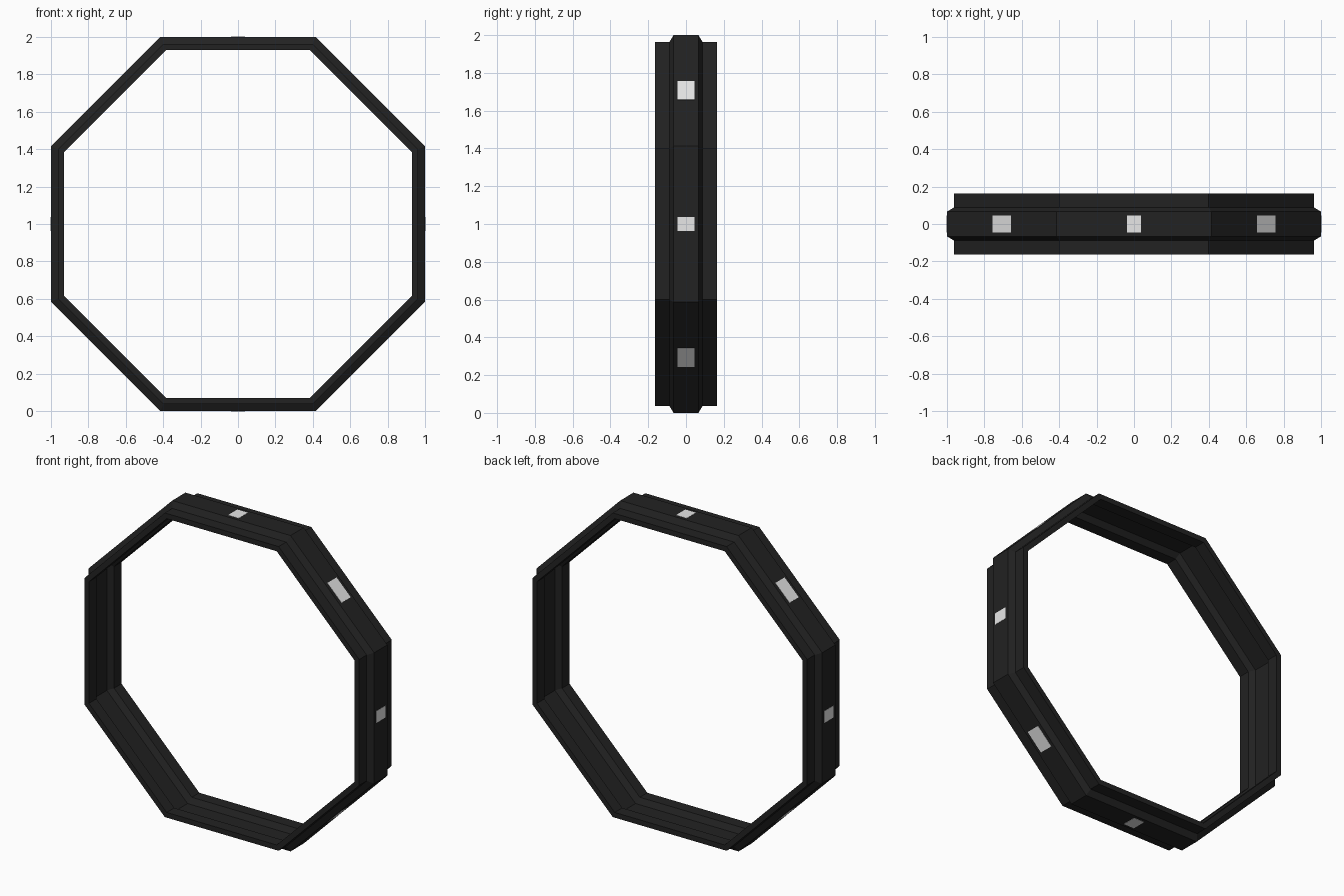
import bpy, bmesh, math
from mathutils import Matrix

if "Cube" in bpy.data.objects:
    bpy.data.objects.remove(bpy.data.objects["Cube"], do_unlink=True)


def material(name, value):
    mat = bpy.data.materials.new(name)
    mat.use_nodes = True
    mat.diffuse_color = (value, value, value, 1)
    mat.node_tree.nodes["Principled BSDF"].inputs["Base Color"].default_value = (value, value, value, 1)
    return mat


def finish(name, bm, mat):
    bmesh.ops.recalc_face_normals(bm, faces=bm.faces)
    mesh = bpy.data.meshes.new(name)
    bm.to_mesh(mesh)
    bm.free()
    mesh.materials.append(mat)
    obj = bpy.data.objects.new(name, mesh)
    bpy.context.collection.objects.link(obj)
    return obj


black = material("black frame", 0.016)
white = material("light panel", 0.8)
SIDES = 8
STEP = math.tau / SIDES

# Cross-section (distance from centre to flat, depth): raised band, two flanges, inner channel
half = [(0.963, 0.163), (0.963, 0.088), (1.0, 0.066)]
inner = [(0.965, 0.066), (0.93, 0.088), (0.93, 0.163)]
profile = half + [(r, -y) for r, y in reversed(half)]
profile += [(r, -y) for r, y in reversed(inner)] + inner

# Octagonal ring frame
bm = bmesh.new()
rings = []
for i in range(SIDES):
    a = (i + 0.5) * STEP
    k = 1 / math.cos(STEP / 2)
    rings.append([bm.verts.new((r * k * math.cos(a), y, 1 + r * k * math.sin(a))) for r, y in profile])
n = len(profile)
# The profile order is outer front-to-back, then inner back-to-front
for i in range(SIDES):
    p, q = rings[i], rings[(i + 1) % SIDES]
    for j in range(n):
        bm.faces.new((p[j], q[j], q[(j + 1) % n], p[(j + 1) % n]))
ring = finish("ring_frame", bm, black)

# Light panels on the middle of each outer side, longer on the diagonals
for i in range(SIDES):
    length = 0.14 if i % 2 else 0.075
    bm = bmesh.new()
    place = (Matrix.Translation((0, 0, 1)) @ Matrix.Rotation(-i * STEP, 4, 'Y')
             @ Matrix.Translation((1, 0, 0)) @ Matrix.Diagonal((0.003, 0.092, length, 1)))
    bmesh.ops.create_cube(bm, size=1, matrix=place)
    finish(f"light_panel_{i + 1}", bm, white)
